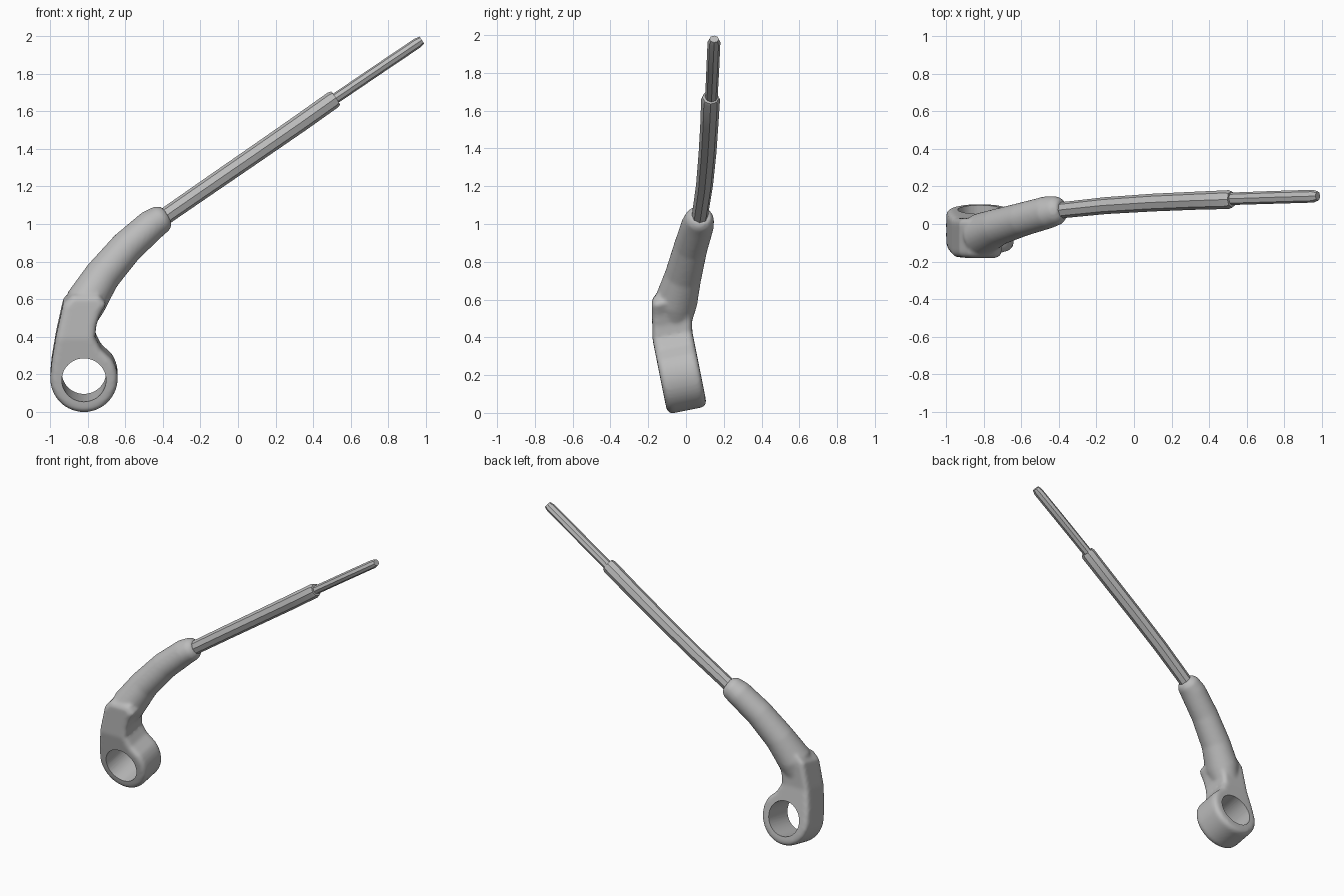
import bpy, bmesh, math
from mathutils import Vector, Matrix

cube = bpy.data.objects.get("Cube")
if cube:
    bpy.data.objects.remove(cube)

grey = bpy.data.materials.new("plain grey")
grey.use_nodes = True
colour = (0.5, 0.5, 0.5, 1)
grey.diffuse_color = colour
grey.node_tree.nodes["Principled BSDF"].inputs["Base Color"].default_value = colour


def add_object(name, bm):
    bmesh.ops.recalc_face_normals(bm, faces=bm.faces)
    mesh = bpy.data.meshes.new(name)
    bm.to_mesh(mesh)
    bm.free()
    mesh.materials.append(grey)
    ob = bpy.data.objects.new(name, mesh)
    bpy.context.collection.objects.link(ob)
    return ob


def finish(ob, angle):
    """Apply modifiers and shade smooth up to the given angle."""
    bpy.ops.object.select_all(action="DESELECT")
    ob.select_set(True)
    bpy.context.view_layer.objects.active = ob
    bpy.ops.object.convert(target="MESH")
    bpy.ops.object.shade_smooth_by_angle(angle=math.radians(angle))


def loft(bm, stations, sides):
    """Skin oval rings; station = (x, y, z, half width, half depth)."""
    pts = [Vector(s[:3]) for s in stations]
    rings = []
    for i, s in enumerate(stations):
        along = pts[min(i + 1, len(pts) - 1)] - pts[max(i - 1, 0)]
        up = Vector((-along.z, 0, along.x)).normalized()
        depth = along.cross(up).normalized()
        ring = []
        for k in range(sides):
            a = math.tau * k / sides
            ring.append(bm.verts.new(pts[i] + up * s[3] * math.cos(a) + depth * s[4] * math.sin(a)))
        rings.append(ring)
    for a, b in zip(rings, rings[1:]):
        for k in range(sides):
            j = (k + 1) % sides
            bm.faces.new((a[k], a[j], b[j], b[k]))
    bm.faces.new(rings[0][::-1])
    bm.faces.new(rings[-1])


# Ring head with its neck: outline extruded front to back
CX, CZ, R = -0.82, 0.193, 0.18
outline = [(CX + R * math.cos(a), CZ + R * math.sin(a))
           for a in (math.radians(180 + 215 * i / 28) for i in range(29))]
outline += [(-0.73, 0.35), (-0.76, 0.41), (-0.755, 0.47), (-0.735, 0.53), (-0.70, 0.59),
            (-0.74, 0.64), (-0.88, 0.64), (-0.93, 0.59), (-0.968, 0.42), (-0.992, 0.28)]
bm = bmesh.new()
front = bm.faces.new([bm.verts.new((x, -0.105, z)) for x, z in outline])
extruded = bmesh.ops.extrude_face_region(bm, geom=[front])["geom"]
bmesh.ops.translate(bm, verts=[v for v in extruded if isinstance(v, bmesh.types.BMVert)],
                    vec=(0, 0.21, 0))
bmesh.ops.recalc_face_normals(bm, faces=bm.faces)
rims = [e for e in bm.edges if abs(e.verts[0].co.y - e.verts[1].co.y) < 0.01]
bmesh.ops.bevel(bm, geom=rims, offset=0.03, segments=3, profile=0.5, affect="EDGES")
bmesh.ops.bisect_plane(bm, geom=bm.verts[:] + bm.edges[:] + bm.faces[:],
                       plane_co=(0, 0, 0.41), plane_no=(0, 0, 1))
# Lean the ring back and keep the neck nearly upright
for v in bm.verts:
    y, z = v.co.y, v.co.z
    lean = 0.01 - 0.2 * min(z, 0.41) - 0.02 * max(z - 0.41, 0)
    v.co.y = y + lean
    v.co.z = z + 0.2 * y

# Curved grip growing out of the neck
loft(bm, [(-0.86, -0.06, 0.45, 0.08, 0.08), (-0.81, -0.055, 0.585, 0.11, 0.115),
          (-0.722, -0.015, 0.725, 0.097, 0.098), (-0.592, 0.025, 0.877, 0.09, 0.09),
          (-0.46, 0.062, 0.995, 0.084, 0.087), (-0.405, 0.073, 1.03, 0.075, 0.077),
          (-0.38, 0.077, 1.045, 0.055, 0.055)], 24)
grip = add_object("grip_and_ring", bm)

# Cutter for the ring's eye
bm = bmesh.new()
bmesh.ops.create_cone(bm, cap_ends=True, segments=48, radius1=0.118, radius2=0.118, depth=0.6,
                      matrix=Matrix.Translation((CX, -0.03, CZ - 0.003))
                      @ Matrix.Rotation(math.atan(0.2) - math.pi / 2, 4, "X"))
cutter = add_object("eye_cutter", bm)
cutter.hide_render = True

# Blend grip and head into one skin, then cut the eye
remesh = grip.modifiers.new("blend", "REMESH")
remesh.mode = "VOXEL"
remesh.voxel_size = 0.01
smooth = grip.modifiers.new("soften", "SMOOTH")
smooth.factor = 0.5
smooth.iterations = 8
cut = grip.modifiers.new("eye", "BOOLEAN")
cut.operation = "DIFFERENCE"
cut.object = cutter
finish(grip, 40)
bpy.data.objects.remove(cutter)

# Faceted shaft, swelling slightly and bowed in depth
bm = bmesh.new()
loft(bm, [(-0.45, 0.065, 0.995, 0.045, 0.045), (-0.36, 0.076, 1.06, 0.045, 0.043),
          (-0.15, 0.098, 1.205, 0.046, 0.045), (0.1, 0.114, 1.377, 0.047, 0.047),
          (0.33, 0.124, 1.536, 0.048, 0.048), (0.505, 0.13, 1.66, 0.048, 0.05),
          (0.52, 0.131, 1.67, 0.042, 0.044)], 8)
finish(add_object("shaft", bm), 25)

# Thin end rod with a blunt tip
bm = bmesh.new()
loft(bm, [(0.48, 0.133, 1.642, 0.028, 0.033), (0.75, 0.142, 1.825, 0.028, 0.034),
          (0.955, 0.148, 1.963, 0.028, 0.034), (0.978, 0.149, 1.979, 0.022, 0.025)], 8)
finish(add_object("end_rod", bm), 25)
